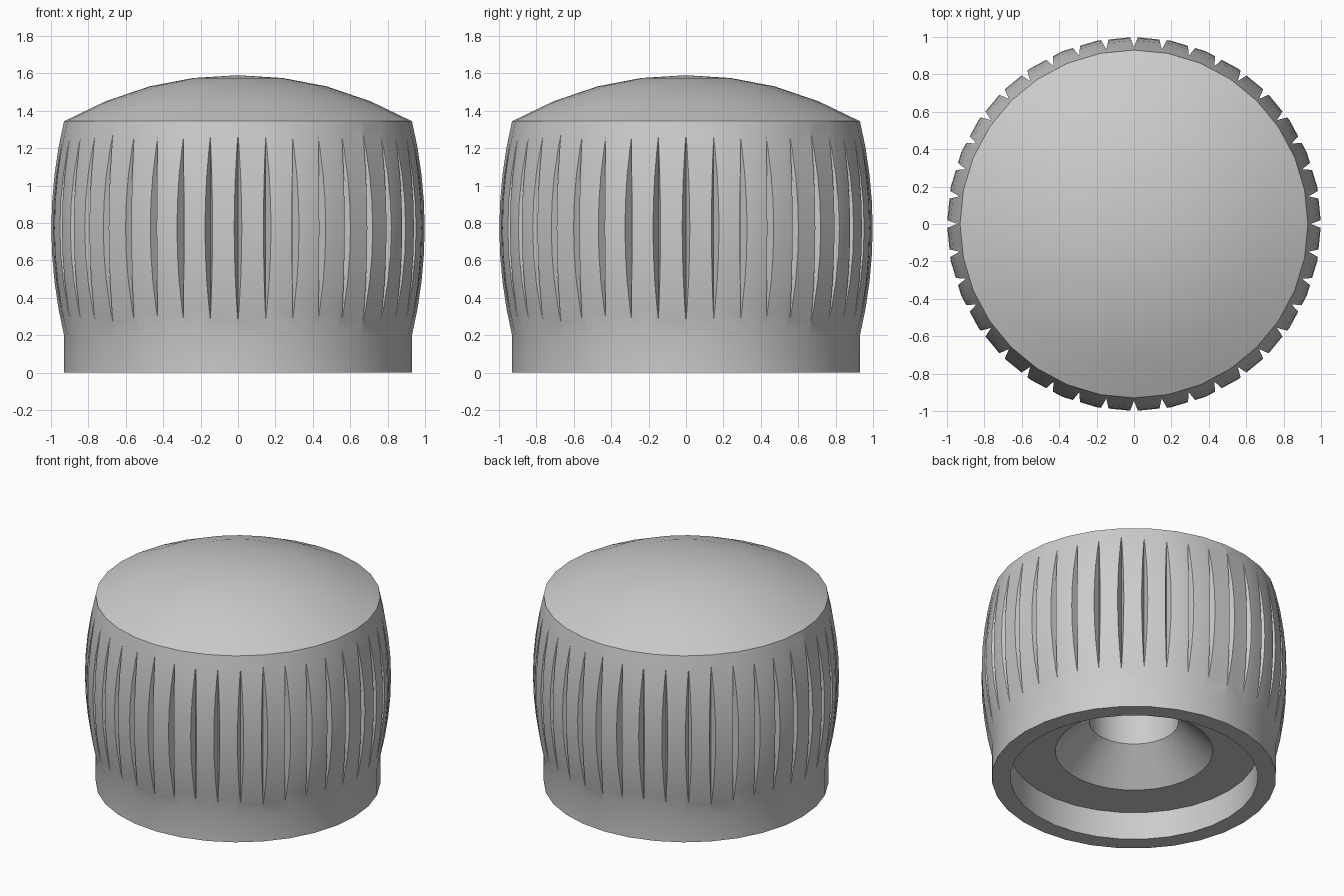
import bpy, bmesh, math
from mathutils import Matrix

cube = bpy.data.objects.get("Cube")
if cube:
    bpy.data.objects.remove(cube)

GROOVES = 40
SEGMENTS = 32

grey = bpy.data.materials.new("plain grey")
grey.use_nodes = True
colour = (0.6, 0.6, 0.6, 1)
grey.diffuse_color = colour
grey.node_tree.nodes["Principled BSDF"].inputs["Base Color"].default_value = colour


def make_object(name, bm):
    bmesh.ops.recalc_face_normals(bm, faces=bm.faces)
    mesh = bpy.data.meshes.new(name)
    bm.to_mesh(mesh)
    bm.free()
    mesh.materials.append(grey)
    obj = bpy.data.objects.new(name, mesh)
    bpy.context.collection.objects.link(obj)
    return obj


def lathe(name, profile):
    bm = bmesh.new()
    verts = [bm.verts.new((r, 0, z)) for r, z in profile]
    edges = [bm.edges.new(pair) for pair in zip(verts, verts[1:])]
    bmesh.ops.spin(bm, geom=verts + edges, cent=(0, 0, 0), axis=(0, 0, 1),
                   angle=math.tau, steps=SEGMENTS, use_merge=True)
    bmesh.ops.remove_doubles(bm, verts=bm.verts, dist=0.0001)
    return make_object(name, bm)


# Knob profile: stepped bore, base collar, barrel side, domed cap
bore = [(0, 0.9), (0.293, 0.9), (0.293, 0.42), (0.515, 0.2), (0.81, 0.2), (0.81, 0)]
side = []
for i in range(9):
    t = i / 4 - 1
    side.append((1 - 0.07 * t * t, 0.772 + 0.572 * t))
dome = [(0.71, 1.45), (0.475, 1.53), (0.24, 1.575), (0, 1.59)]
knob = lathe("knob", bore + [(0.93, 0)] + side + dome)

# Ring of upright V-shaped cutters for the grip grooves
bm = bmesh.new()
for i in range(GROOVES):
    turn = Matrix.Rotation(math.tau * i / GROOVES, 3, "Z")
    corners = [(0.945, 0), (1.1, 0.06), (1.1, -0.06)]
    low, high = [[bm.verts.new(turn @ Matrix.Translation((x, y, z)).translation)
                  for x, y in corners] for z in (0.22, 1.32)]
    bm.faces.new(low)
    bm.faces.new(high)
    for a in range(3):
        b = (a + 1) % 3
        bm.faces.new((low[a], low[b], high[b], high[a]))
cutter = make_object("groove_cutter", bm)
cutter.hide_render = True

# Cut the grooves, then discard the cutter
cut = knob.modifiers.new("grooves", "BOOLEAN")
cut.operation = "DIFFERENCE"
cut.solver = "EXACT"
cut.object = cutter
bpy.ops.object.select_all(action="DESELECT")
knob.select_set(True)
bpy.context.view_layer.objects.active = knob
bpy.ops.object.modifier_apply(modifier=cut.name)
bpy.data.objects.remove(cutter)
bpy.ops.object.shade_smooth_by_angle(angle=math.radians(30))
